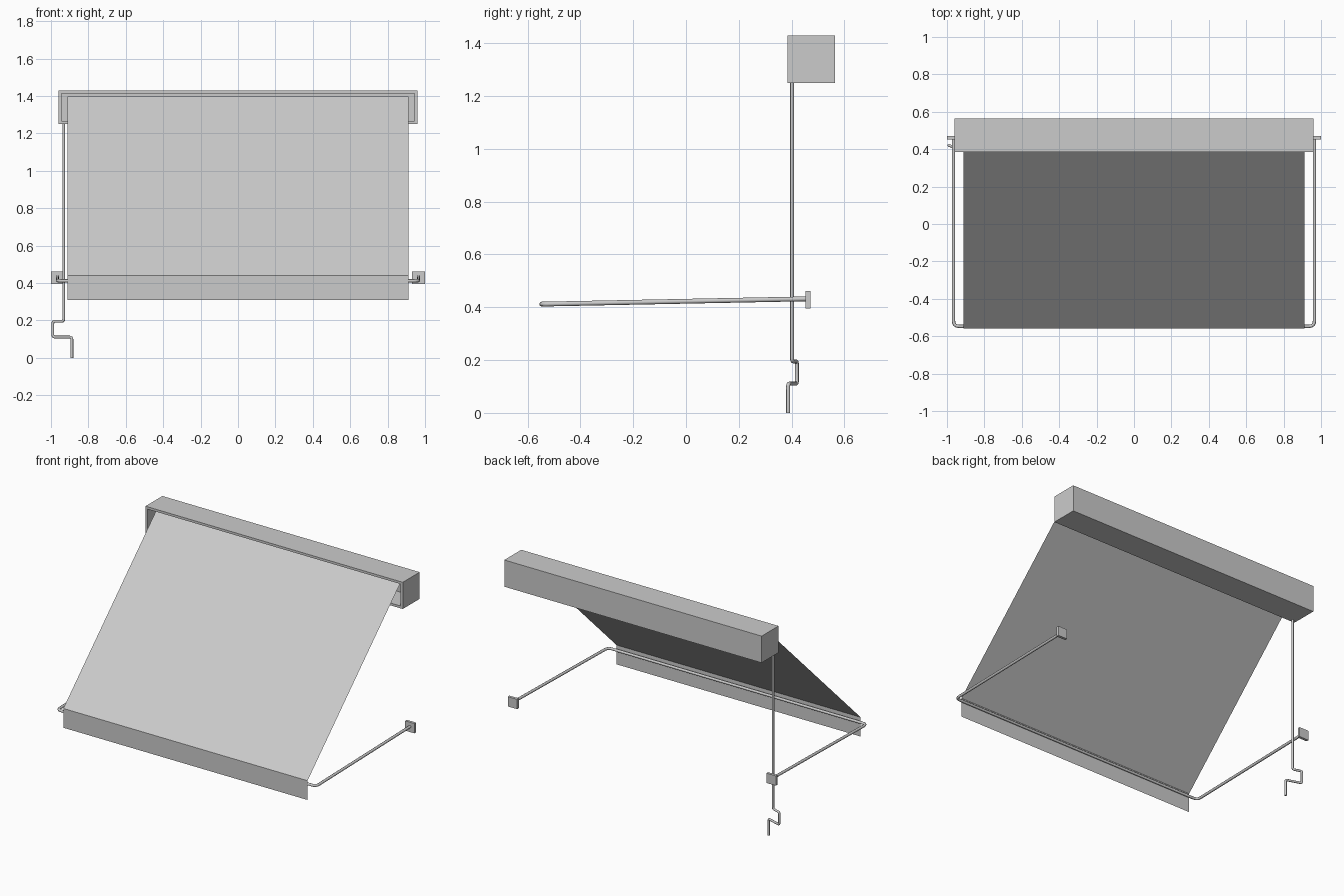
import bpy
import bmesh
import math
from mathutils import Vector

if "Cube" in bpy.data.objects:
    bpy.data.objects.remove(bpy.data.objects["Cube"], do_unlink=True)

# One flat colour for every part
GREY = (0.6, 0.6, 0.6, 1)
grey = bpy.data.materials.new("light_grey")
grey.use_nodes = True
grey.diffuse_color = GREY
grey.node_tree.nodes["Principled BSDF"].inputs["Base Color"].default_value = GREY


def add_mesh(name, bm):
    mesh = bpy.data.meshes.new(name)
    bm.to_mesh(mesh)
    bm.free()
    mesh.materials.append(grey)
    obj = bpy.data.objects.new(name, mesh)
    bpy.context.collection.objects.link(obj)
    return obj


def box(name, low, high, open_front=False):
    low, high = Vector(low), Vector(high)
    bm = bmesh.new()
    bmesh.ops.create_cube(bm, size=1)
    for v in bm.verts:
        v.co = (low + high) / 2 + v.co * (high - low)
    if open_front:
        front = [f for f in bm.faces if f.normal.y < -0.5]
        bmesh.ops.delete(bm, geom=front, context="FACES_ONLY")
    return add_mesh(name, bm)


def sheet(name, upper, lower, half_width):
    """Flat panel between two (y, z) edges, facing the front."""
    bm = bmesh.new()
    corners = [(-half_width, *lower), (half_width, *lower),
               (half_width, *upper), (-half_width, *upper)]
    bm.faces.new([bm.verts.new(c) for c in corners])
    return add_mesh(name, bm)


def rounded(points, radius, steps=4):
    """Replace each inner corner of a path with a small arc."""
    pts = [Vector(p) for p in points]
    path = [pts[0]]
    for a, b, c in zip(pts, pts[1:], pts[2:]):
        start = b + (a - b).normalized() * radius
        end = b + (c - b).normalized() * radius
        for i in range(steps + 1):
            t = i / steps
            path.append(start * (1 - t) ** 2 + b * 2 * t * (1 - t) + end * t * t)
    return path + [pts[-1]]


def rod(name, points, thickness, bend):
    path = rounded(points, bend)
    curve = bpy.data.curves.new(name, "CURVE")
    curve.dimensions = "3D"
    curve.bevel_depth = thickness
    curve.bevel_resolution = 2
    curve.use_fill_caps = True
    spline = curve.splines.new("POLY")
    spline.points.add(len(path) - 1)
    for point, co in zip(spline.points, path):
        point.co = (*co, 1)
    curve.materials.append(grey)
    obj = bpy.data.objects.new(name, curve)
    bpy.context.collection.objects.link(obj)
    bpy.ops.object.select_all(action="DESELECT")
    obj.select_set(True)
    bpy.context.view_layer.objects.active = obj
    bpy.ops.object.convert(target="MESH")
    bpy.ops.object.shade_smooth_by_angle(angle=math.radians(50))


# Hollow cassette, open towards the front
cassette = box("cassette", (-0.96, 0.385, 1.25), (0.96, 0.565, 1.43), open_front=True)
shell = cassette.modifiers.new("wall_thickness", "SOLIDIFY")
shell.thickness = 0.016
shell.offset = -1
shell.use_even_offset = True

# Sloping canopy and its hanging front flap
sheet("canopy", (0.43, 1.397), (-0.56, 0.44), 0.911)
sheet("valance", (-0.56, 0.44), (-0.56, 0.31), 0.911)

# Bent support frame and its wall plates
ARM_X = 0.965
rod("support_frame", [(-ARM_X, 0.46, 0.432), (-ARM_X, -0.547, 0.412),
                      (ARM_X, -0.547, 0.412), (ARM_X, 0.46, 0.432)], 0.009, 0.03)
for side, label in ((-1, "right"), (1, "left")):
    box(label + "_wall_plate", (side * ARM_X - 0.035, 0.453, 0.396),
        (side * ARM_X + 0.035, 0.471, 0.462))

# Hand crank hanging from the cassette
rod("crank", [(-0.932, 0.402, 1.26), (-0.932, 0.402, 0.195), (-0.99, 0.42, 0.195),
              (-0.99, 0.42, 0.111), (-0.888, 0.387, 0.111), (-0.888, 0.387, 0)],
    0.0075, 0.012)
